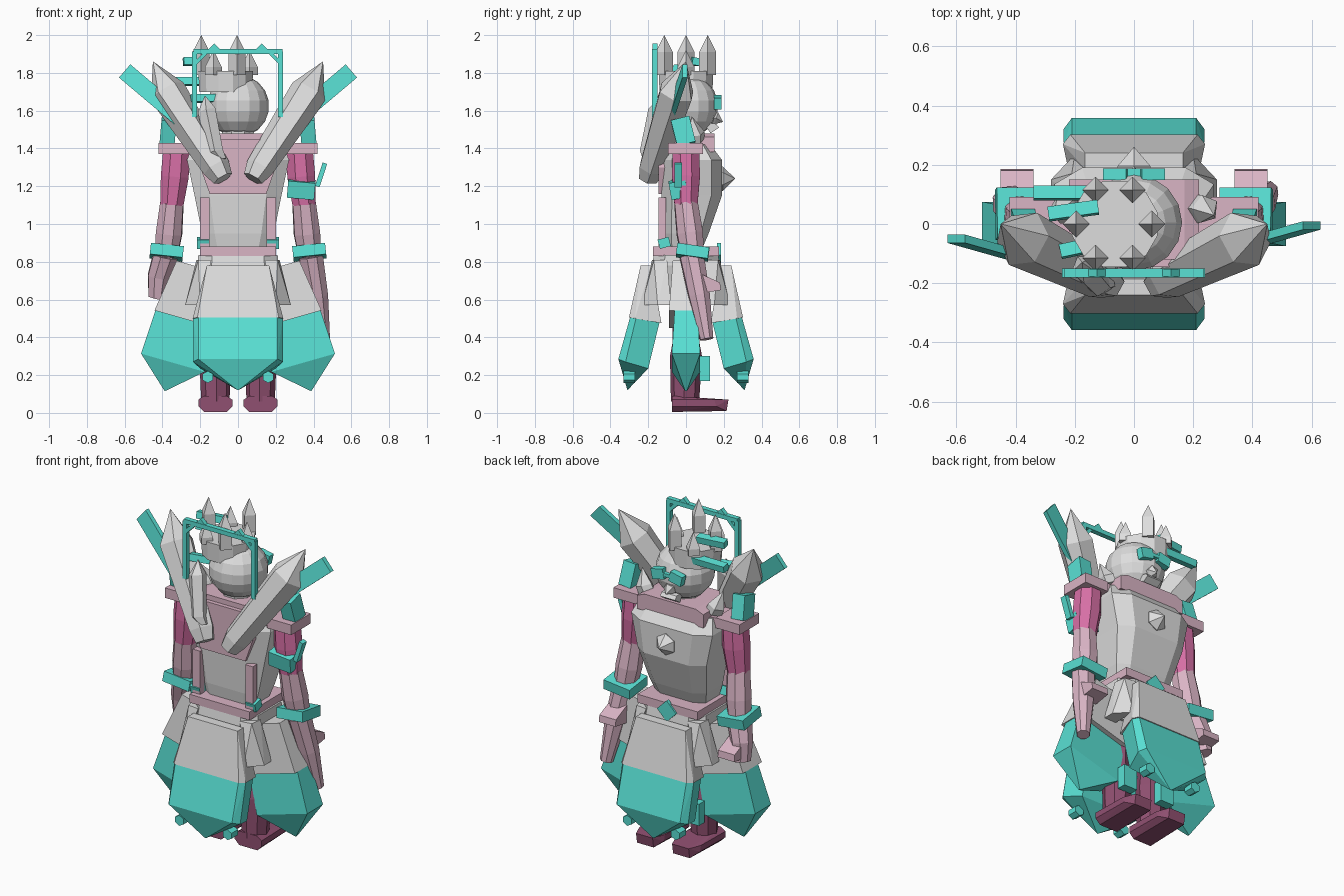
import bpy, bmesh, math
from mathutils import Vector, Euler

if "Cube" in bpy.data.objects:
    bpy.data.objects.remove(bpy.data.objects["Cube"])


def colour(name, r, g, b):
    m = bpy.data.materials.new(name)
    m.diffuse_color = (r, g, b, 1)
    m.use_nodes = True
    m.node_tree.nodes["Principled BSDF"].inputs["Base Color"].default_value = m.diffuse_color
    return m


GRAY = colour("pale_gray", .73, .73, .73)
TEAL = colour("teal", .10, .75, .66)
MAGENTA = colour("magenta", .68, .16, .38)
PINK = colour("dusty_pink", .70, .46, .56)
PLUM = colour("plum", .28, .08, .165)


def finish(name, bm, mat):
    bmesh.ops.recalc_face_normals(bm, faces=bm.faces)
    me = bpy.data.meshes.new(name)
    bm.to_mesh(me)
    bm.free()
    me.materials.append(mat)
    ob = bpy.data.objects.new(name, me)
    bpy.context.collection.objects.link(ob)
    return ob


def hull(name, pts, mat):
    """Convex solid around the given points."""
    bm = bmesh.new()
    for p in pts:
        bm.verts.new(p)
    out = bmesh.ops.convex_hull(bm, input=bm.verts)
    loose = {e for e in out["geom_interior"] + out["geom_unused"] if isinstance(e, bmesh.types.BMVert)}
    bmesh.ops.delete(bm, geom=list(loose), context='VERTS')
    bmesh.ops.dissolve_limit(bm, angle_limit=.02, verts=bm.verts, edges=bm.edges)
    return finish(name, bm, mat)


def box(name, c, size, mat, rot=(0, 0, 0)):
    e = Euler([math.radians(a) for a in rot])
    pts = []
    for i in (-.5, .5):
        for j in (-.5, .5):
            for k in (-.5, .5):
                v = Vector((i * size[0], j * size[1], k * size[2]))
                v.rotate(e)
                pts.append(v + Vector(c))
    return hull(name, pts, mat)


def loft(name, rings, mat):
    """Skin closed rings of equal length, capping the ends."""
    bm = bmesh.new()
    rows = [[bm.verts.new(p) for p in r] for r in rings]
    n = len(rows[0])
    for a, b in zip(rows, rows[1:]):
        for i in range(n):
            bm.faces.new((a[i], a[(i + 1) % n], b[(i + 1) % n], b[i]))
    bm.faces.new(rows[0])
    bm.faces.new(rows[-1])
    bmesh.ops.remove_doubles(bm, verts=bm.verts, dist=1e-4)
    return finish(name, bm, mat)


def tube(name, path, radii, mat, sides=8, turn=.5, flat=1):
    """Faceted rod along a path, with a radius for each point."""
    path = [Vector(p) for p in path]
    q = (path[-1] - path[0]).to_track_quat('Z', 'Y')
    rings = []
    for p, r in zip(path, radii):
        r = max(r, .0005)
        rings.append([p + q @ Vector((r * math.cos(a), r * flat * math.sin(a), 0))
                      for a in [math.tau * (i + turn) / sides for i in range(sides)]])
    return loft(name, rings, mat)


def octagon(z, hx, y0, y1, cx=0, cut=.35):
    """Chamfered rectangle used as a body section."""
    cy, hy = (y0 + y1) / 2, (y1 - y0) / 2
    k = 1 - cut
    return [(cx + hx * a, cy + hy * b, z) for a, b in
            ((1, -k), (1, k), (k, 1), (-k, 1), (-1, k), (-1, -k), (-k, -1), (k, -1))]


# Torso, yoke, back plate, belt
loft("torso", [octagon(.88, .17, -.11, .09), octagon(.95, .19, -.12, .12), octagon(1.15, .23, -.13, .19),
               octagon(1.34, .27, -.13, .19), octagon(1.42, .24, -.1, .13)], GRAY)
tube("chest_gem", [(0, .17, 1.24), (0, .195, 1.24), (0, .26, 1.24)], [.06, .065, 0], GRAY, 6)
hull("shoulder_yoke", [(x * s, y, z) for s in (-1, 1) for y in (-.12, .15)
                       for x, z in ((.17, 1.48), (.22, 1.46), (.22, 1.38))], PINK)
box("shoulder_bar", (0, 0, 1.4), (.6, .17, .05), PINK)
hull("back_plate", [(x * s, y, z) for s in (-1, 1) for y in (-.145, -.1)
                    for x, z in ((.16, 1.45), (.2, 1.3), (.15, 1.16))], PINK)
box("belt", (0, 0, .855), (.4, .35, .05), PINK)
loft("hips", [octagon(.6, .17, -.13, .13), octagon(.78, .215, -.18, .18), octagon(.835, .21, -.17, .17)], GRAY)
box("buckle", (0, .175, .835), (.09, .02, .09), TEAL, (0, 45, 0))

# Front and back skirt panels with teal ends
for s, label in ((1, "front"), (-1, "back")):
    def panel(rows):
        return [(w * t, s * y, z) for t in (-1, 1) for w, y, z in rows]
    hull(label + "_skirt_panel", panel([(.165, -.24, .78), (.165, -.185, .78), (.215, -.302, .505),
                                        (.24, -.27, .50), (.21, -.13, .475)]), GRAY)
    hull(label + "_skirt_end", panel([(.21, -.295, .51), (.237, -.265, .5), (.2, -.14, .48), (.21, -.358, .285),
                                      (.238, -.32, .27), (.2, -.2, .235), (.002, -.31, .12)]), TEAL)
    for x in (-.16, .16):
        tube(label + "_skirt_stud", [(x, s * -.33, .19), (x, s * -.27, .19)], [.032, .032], TEAL, 6)

# Mirrored parts
for s, side in ((-1, "left"), (1, "right")):
    # side skirt panel, fanned outwards
    ang = math.radians(16)

    def fan(rows):
        return [(s * (.2 + d * math.sin(ang) + w * math.cos(ang)), y * t,
                 .77 - d * math.cos(ang) + w * math.sin(ang))
                for t in (-1, 1) for d, half, y in rows for w in (-half, half)]
    hull(side + "_skirt_panel", fan([(0, .13, .07), (.285, .17, .09)]), GRAY)
    hull(side + "_skirt_end", fan([(.28, .165, .06), (.525, .175, .075), (.68, .002, .005)]), TEAL)
    # small corner flaps
    for t in (-1, 1):
        hull(side + "_hip_flap", [(s * x, t * y, z) for x, y, z in (
            (.14, .1, .81), (.22, .1, .81), (.14, .18, .81), (.21, .17, .81),
            (.2, .08, .57), (.28, .08, .57), (.28, .15, .57), (.2, .235, .57))], GRAY)
    # back straps and clips
    box(side + "_strap", (s * .175, -.125, 1.0), (.05, .04, .28), PINK)
    box(side + "_clip", (s * .185, -.115, .9), (.065, .06, .05), TEAL, (15, 0, 0))
    # arm
    box(side + "_shoulder_pad", (s * .34, -.002, 1.4), (.16, .185, .06), PINK)
    tube(side + "_upper_arm", [(s * .325, 0, 1.4), (s * .335, 0, 1.25), (s * .35, 0, 1.1)],
         [.076, .08, .066], MAGENTA)
    tube(side + "_forearm", [(s * .35, 0, 1.11), (s * .365, .02, .95), (s * .38, .035, .83)],
         [.066, .074, .064], PINK)
    box(side + "_cuff", (s * .378, .035, .85), (.175, .17, .06), TEAL, (-8, s * -6, 0))
    if s < 0:
        tube("left_hand", [(-.385, .04, .83), (-.42, .07, .72), (-.43, .08, .61)], [.07, .062, .048], PINK)
    else:
        tube("right_hand", [(.385, .03, .83), (.42, .07, .62), (.452, .11, .39)], [.068, .06, .037], PINK)
    hull(side + "_thumb", [(s * x, y, z) for x in (.34, .45) for y, z in
                           ((.07, .74), (.1, .64), (.18, .69), (.185, .65), (.06, .63))], PINK)
    # shoulder ornaments
    box(side + "_shoulder_block", (s * .37, -.015, 1.49), (.08, .1, .14), TEAL, (14, s * -5, 0))
    tube(side + "_collar_spike", [(s * .22, .05, 1.44), (s * .24, .05, 1.48), (s * .27, .03, 1.57)],
         [.05, .05, 0], GRAY, 5)
    # back crystals and slats
    tube(side + "_back_crystal", [(s * .08, -.2, 1.24), (s * .115, -.18, 1.3), (s * .375, -.05, 1.70),
                                  (s * .45, 0, 1.86)], [.055, .075, .1, 0], GRAY, 6, 0)
    off = -.03 if s < 0 else .015
    hull(side + "_back_slat", [(s * (x + dx), y + dy + off, z + dz)
                               for x, y, z in ((.28, -.11, 1.54), (.6, -.02, 1.81))
                               for dx, dz in ((.03, -.035), (-.03, .035)) for dy in (-.014, .014)], TEAL)
    # leg and foot
    tube(side + "_leg", [(s * .11, 0, .75), (s * .115, 0, .38), (s * .12, 0, .3), (s * .12, -.005, .06)],
         [.085, .07, .085, .075], PLUM)
    hull(side + "_foot", [(s * .12 + x, y, z) for x, y, z in (
        p for a in (-1, 1) for p in (
            (.06 * a, -.075, .005), (.055 * a, .215, .01), (.09 * a, -.075, .035), (.085 * a, .16, .035),
            (.09 * a, -.075, .07), (.06 * a, -.075, .09), (.085 * a, .15, .07), (.055 * a, .225, .07)))], PLUM)
    box(side + "_shin_plate", (s * .13, .1, .235), (.09, .055, .13), TEAL)

# Uneven extras on the arms and back
box("arm_band", (.335, -.04, 1.185), (.145, .09, .09), TEAL, (10, 5, 0))
box("arm_rod", (.44, -.04, 1.26), (.025, .04, .13), TEAL, (0, 18, 0))
tube("small_back_crystal", [(-.09, -.2, 1.34), (-.12, -.2, 1.38), (-.165, -.15, 1.6), (-.175, -.13, 1.68)],
     [.03, .045, .05, 0], GRAY, 5)

# Head
bm = bmesh.new()
bmesh.ops.create_uvsphere(bm, u_segments=16, v_segments=9, radius=.165)
bmesh.ops.translate(bm, verts=bm.verts, vec=(0, .005, 1.625))
finish("head", bm, GRAY)
tube("neck", [(0, 0, 1.42), (0, 0, 1.52)], [.09, .09], GRAY)
tube("nose", [(0, .13, 1.56), (0, .16, 1.56), (0, .195, 1.54)], [.04, .035, 0], GRAY, 5)
hull("chin", [(x, y, z) for x in (-.05, .05) for y, z in ((.09, 1.54), (.16, 1.53), (.175, 1.51), (.13, 1.48))], GRAY)
for s in (-1, 1):
    box("eye", (s * .06, .168, 1.645), (.08, .04, .06), TEAL, (0, s * 12, 0))
box("eye_bridge", (0, .172, 1.65), (.06, .03, .02), TEAL)

# Crown with three tall and three short spikes
tube("crown_band", [(-.065, 0, 1.70), (-.065, 0, 1.81)], [.145, .15], GRAY, 12)
for x, y, top in ((-.13, .115, 1.92), (-.005, .115, 2), (.06, 0, 1.92),
                  (-.195, 0, 2), (-.13, -.115, 1.92), (-.005, -.115, 2)):
    tube("crown_spike", [(x, y, 1.79), (x, y, top - .09), (x, y, top)], [.045, .045, 0], GRAY, 4, 0)

# Side feathers on the head
for x0, y, z, tilt in ((-.34, .105, 1.755, 0), (-.29, .045, 1.86, 8), (-.25, -.08, 1.665, 12)):
    box("head_feather", ((x0 - .12) / 2, y, z), (-.12 - x0, .045, .04), TEAL, (-10, 0, tilt))

# Arch behind the head
box("arch_top", (0, -.165, 1.913), (.47, .03, .026), TEAL)
for s in (-1, 1):
    box("arch_post", (s * .228 - .002, -.165, 1.74), (.026, .03, .345), TEAL)
    box("arch_brace", (s * .198, -.165, 1.878), (.075, .025, .02), TEAL, (0, s * 45, 0))
    hull("arch_peak", [(s * .125 + dx, y, z) for y in (-.178, -.152)
                       for dx, z in ((-.035, 1.92), (.035, 1.92), (0, 1.955))], TEAL)
